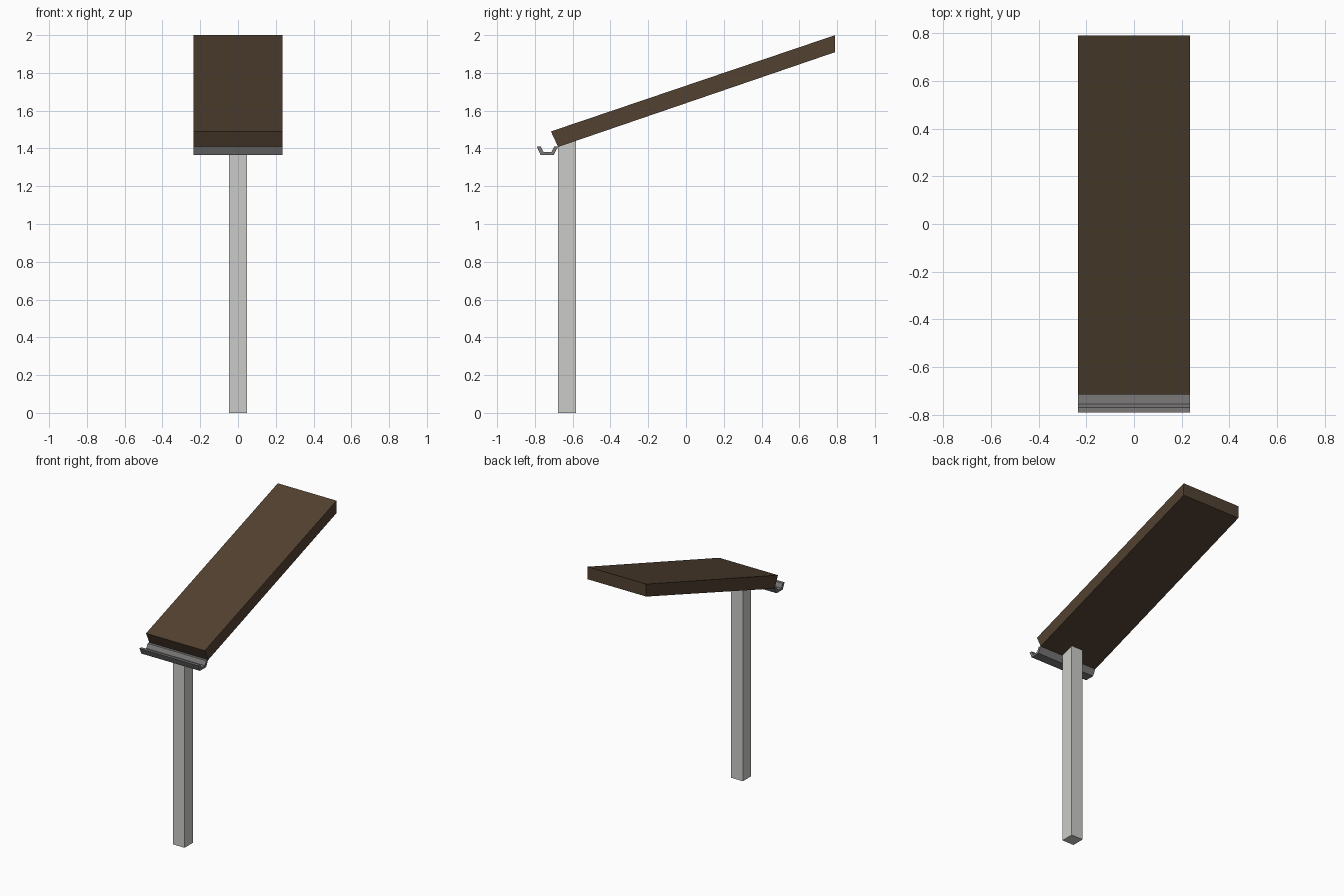
import bpy
import bmesh

cube = bpy.data.objects.get("Cube")
if cube:
    bpy.data.objects.remove(cube, do_unlink=True)


def make_material(name, rgb):
    mat = bpy.data.materials.new(name)
    mat.use_nodes = True
    color = (*rgb, 1.0)
    mat.diffuse_color = color
    mat.node_tree.nodes["Principled BSDF"].inputs["Base Color"].default_value = color
    return mat


def extrude_profile(name, profile, width, mat):
    """Extrude a closed (y, z) outline along x, centred on x = 0."""
    bm = bmesh.new()
    face = bm.faces.new([bm.verts.new((-width / 2, y, z)) for y, z in profile])
    result = bmesh.ops.extrude_face_region(bm, geom=[face])
    moved = [v for v in result["geom"] if isinstance(v, bmesh.types.BMVert)]
    bmesh.ops.translate(bm, verts=moved, vec=(width, 0, 0))
    bmesh.ops.recalc_face_normals(bm, faces=bm.faces)
    mesh = bpy.data.meshes.new(name)
    bm.to_mesh(mesh)
    bm.free()
    mesh.materials.append(mat)
    obj = bpy.data.objects.new(name, mesh)
    bpy.context.collection.objects.link(obj)
    return obj


brown = make_material("dark brown roofing", (0.085, 0.054, 0.031))
pale = make_material("pale grey post", (0.60, 0.60, 0.58))
grey = make_material("mid grey metal", (0.20, 0.19, 0.19))

WIDTH = 0.47

# Sloping roof slab: square-cut eave, vertical cut at the high end
extrude_profile("roof_slab", [(-0.715, 1.49), (-0.677, 1.408),
                              (0.79, 1.91), (0.79, 2.0)], WIDTH, brown)

# Square post, its top cut to the roof slope
extrude_profile("support_post", [(-0.677, 0), (-0.583, 0),
                                 (-0.583, 1.44), (-0.677, 1.408)], 0.094, pale)

# Open trough gutter under the eave
outer = [(-0.79, 1.41), (-0.77, 1.365), (-0.70, 1.365), (-0.677, 1.41)]
inner = [(-0.697, 1.41), (-0.713, 1.381), (-0.754, 1.381), (-0.769, 1.41)]
extrude_profile("gutter", outer + inner, WIDTH, grey)
